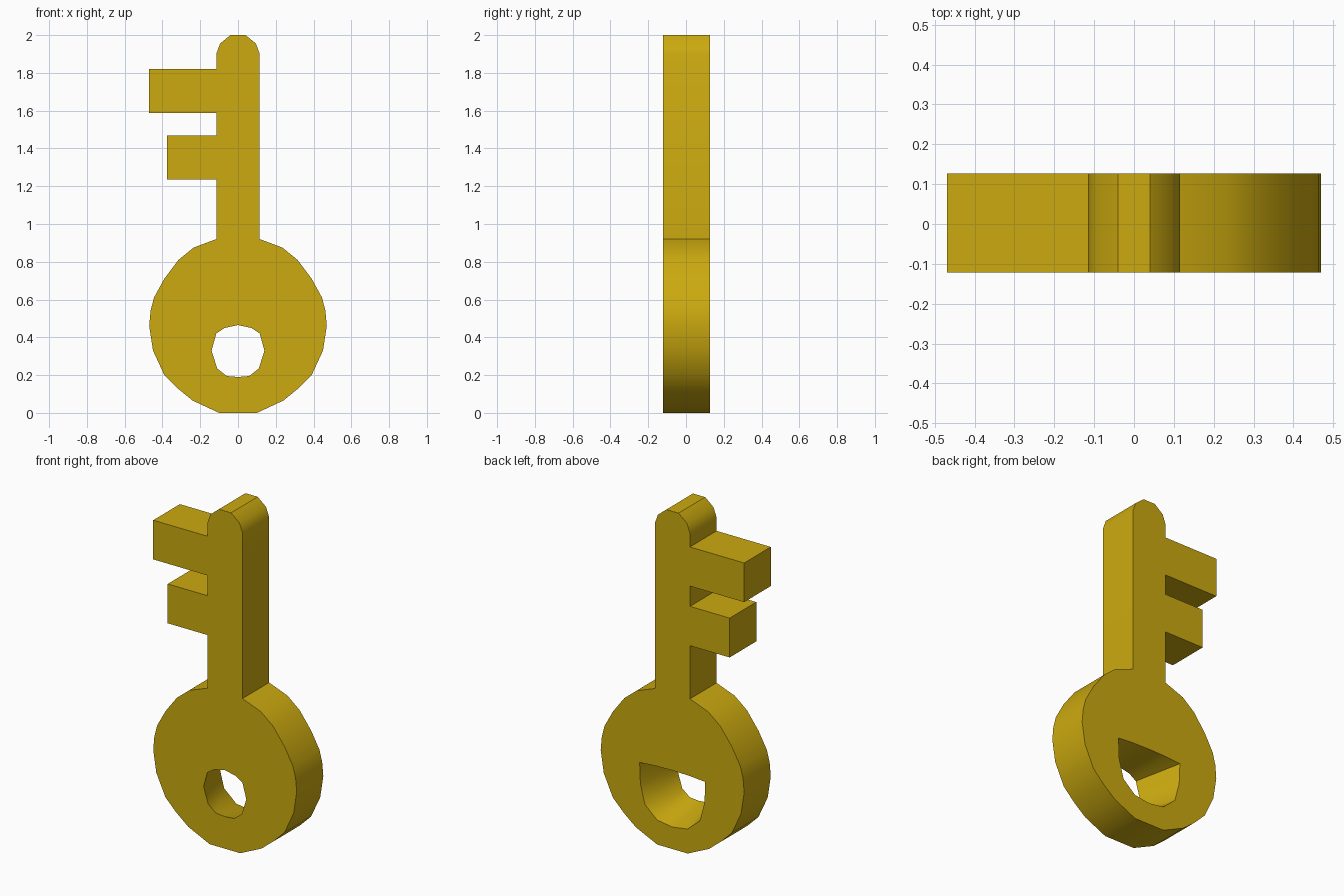
import bpy, bmesh, math

if "Cube" in bpy.data.objects:
    bpy.data.objects.remove(bpy.data.objects["Cube"])

FRONT, BACK = -0.122, 0.127

# Half profiles (x, z); mirrored across x = 0
bow = [(0.10, 0.0), (0.24, 0.065), (0.32, 0.13), (0.39, 0.20), (0.45, 0.33), (0.47, 0.46),
       (0.463, 0.54), (0.445, 0.61), (0.39, 0.71), (0.315, 0.81), (0.235, 0.875), (0.115, 0.92)]
tip = [(0.115, 1.90), (0.095, 1.955), (0.04, 2.0)]
teeth = [(-0.115, 1.82), (-0.47, 1.82), (-0.47, 1.588), (-0.115, 1.588),
         (-0.115, 1.468), (-0.375, 1.468), (-0.375, 1.235), (-0.115, 1.235)]


def flipped(points):
    return [(-x, z) for x, z in reversed(points)]


outline = bow + tip + flipped(tip) + teeth + flipped(bow)

# Finger hole: round at the front, flared with a flat top at the back
hole_front = [(0, 0.465), (0.07, 0.45), (0.115, 0.42), (0.14, 0.33),
              (0.11, 0.235), (0.06, 0.195), (0, 0.19)]
hole_back = [(0, 0.465), (0.11, 0.463), (0.215, 0.455), (0.21, 0.33),
             (0.18, 0.215), (0.10, 0.145), (0, 0.13)]

bm = bmesh.new()


def ring(points, y):
    verts = [bm.verts.new((x, y, z)) for x, z in points]
    edges = [bm.edges.new((v, verts[i - 1])) for i, v in enumerate(verts)]
    return verts, edges


def walls(a, b):
    for i in range(len(a)):
        bm.faces.new((a[i - 1], a[i], b[i], b[i - 1]))


def full(half):
    return half + flipped(half[1:-1])


outer_f, outer_fe = ring(outline, FRONT)
outer_b, outer_be = ring(outline, BACK)
inner_f, inner_fe = ring(full(hole_front), FRONT)
inner_b, inner_be = ring(full(hole_back), BACK)

# Front and back caps, then outer and hole walls
bmesh.ops.triangle_fill(bm, edges=outer_fe + inner_fe, use_beauty=True, normal=(0, -1, 0))
bmesh.ops.triangle_fill(bm, edges=outer_be + inner_be, use_beauty=True, normal=(0, 1, 0))
walls(outer_f, outer_b)
walls(inner_f, inner_b)
bmesh.ops.recalc_face_normals(bm, faces=bm.faces[:])

mesh = bpy.data.meshes.new("key")
bm.to_mesh(mesh)
bm.free()
key = bpy.data.objects.new("key", mesh)
bpy.context.collection.objects.link(key)

# Brass yellow
mat = bpy.data.materials.new("brass")
mat.diffuse_color = (0.60, 0.40, 0.005, 1)
mat.use_nodes = True
mat.node_tree.nodes["Principled BSDF"].inputs["Base Color"].default_value = mat.diffuse_color
mesh.materials.append(mat)

bpy.context.view_layer.objects.active = key
key.select_set(True)
bpy.ops.object.shade_smooth_by_angle(angle=math.radians(35))
